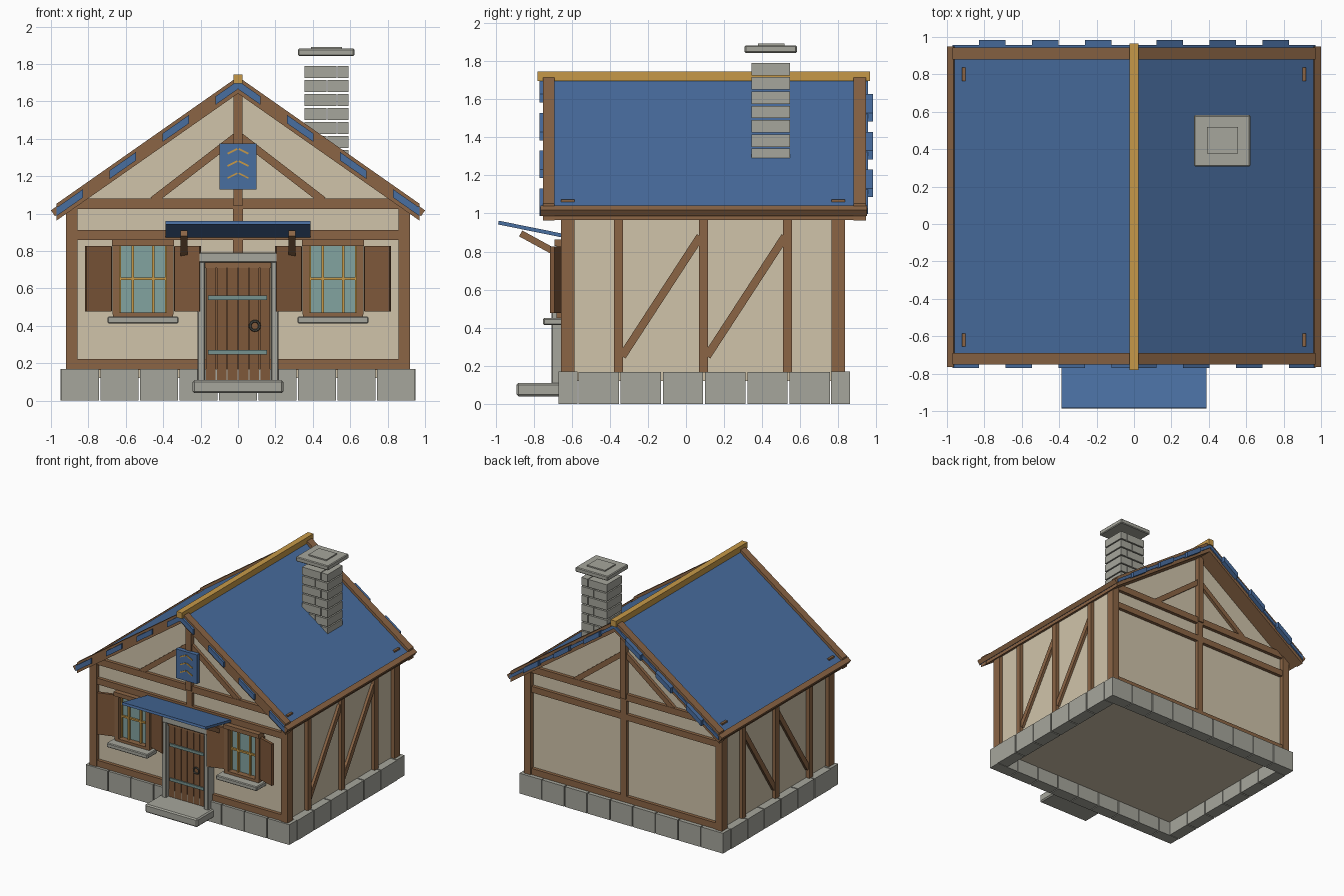
import bpy, bmesh, math
from mathutils import Vector, Matrix

if "Cube" in bpy.data.objects:
    bpy.data.objects.remove(bpy.data.objects["Cube"])


def material(name, r, g, b):
    lin = [(c / 255 / 12.92) if c < 11 else ((c / 255 + 0.055) / 1.055) ** 2.4 for c in (r, g, b)] + [1]
    m = bpy.data.materials.new(name)
    m.use_nodes = True
    m.diffuse_color = lin
    m.node_tree.nodes["Principled BSDF"].inputs["Base Color"].default_value = lin
    return m


PLASTER = material("cream plaster", 208, 196, 170)
TIMBER = material("brown timber", 139, 101, 69)
PLANK = material("dark plank wood", 126, 88, 58)
STONE = material("grey stone", 166, 166, 156)
BLUE = material("blue roof", 73, 110, 160)
GOLD = material("gold wood", 198, 153, 72)
GLASS = material("window glass", 130, 163, 160)
STRAP = material("hinge metal", 118, 146, 142)
IRON = material("dark iron", 80, 80, 74)


def finish(name, bm, mat, bevel=0):
    bmesh.ops.recalc_face_normals(bm, faces=bm.faces)
    me = bpy.data.meshes.new(name)
    bm.to_mesh(me)
    bm.free()
    me.materials.append(mat)
    ob = bpy.data.objects.new(name, me)
    bpy.context.collection.objects.link(ob)
    if bevel:
        mod = ob.modifiers.new("soft_edges", "BEVEL")
        mod.width = bevel
    return ob


def box(name, xs, ys, zs, mat, bevel=0):
    lo, hi = Vector(map(min, (xs, ys, zs))), Vector(map(max, (xs, ys, zs)))
    bm = bmesh.new()
    bmesh.ops.create_cube(bm, size=1, matrix=Matrix.Translation((lo + hi) / 2) @ Matrix.Diagonal((*(hi - lo), 1)))
    return finish(name, bm, mat, bevel)


def beam(name, p, q, width, depth, out, mat):
    """Bar from p to q; depth is measured along the out axis."""
    p, q, n = Vector(p), Vector(q), Vector(out)
    u = (q - p).normalized()
    v = n.cross(u).normalized()
    n = u.cross(v)
    rot = Matrix((u, v, n)).transposed().to_4x4()
    bm = bmesh.new()
    bmesh.ops.create_cube(bm, size=1, matrix=Matrix.Translation((p + q) / 2) @ rot
                          @ Matrix.Diagonal(((q - p).length, width, depth, 1)))
    return finish(name, bm, mat)


def prism(name, outline, y0, y1, mat):
    """Extrude an x-z outline along y."""
    bm = bmesh.new()
    face = bm.faces.new([bm.verts.new((x, y0, z)) for x, z in outline])
    new = bmesh.ops.extrude_face_region(bm, geom=[face])["geom"]
    bmesh.ops.translate(bm, verts=[g for g in new if isinstance(g, bmesh.types.BMVert)], vec=(0, y1 - y0, 0))
    return finish(name, bm, mat)


def slope(name, s, x0, x1, peak, thick, y0, y1, mat):
    """Strip that follows the roof pitch."""
    a, b = peak - 0.7 * x0, peak - 0.7 * x1
    return prism(name, [(s * x0, a), (s * x1, b), (s * x1, b - thick), (s * x0, a - thick)], y0, y1, mat)


SIDES = (-1, 1)
FRONT, BACK = -0.62, 0.80

# Plaster body
prism("wall_body", [(-0.885, 0.12), (0.885, 0.12), (0.885, 1.04), (0, 1.66), (-0.885, 1.04)], FRONT, BACK, PLASTER)

# Foundation blocks
for i in range(9):
    x = -0.95 + i * 1.9 / 9
    for y in (-0.67, 0.76):
        box("foundation_block", (x + 0.004, x + 0.207), (y, y + 0.1), (0, 0.17), STONE)
for i in range(6):
    y = -0.57 + i * 1.33 / 6
    for s in SIDES:
        box("foundation_block", (s * 0.85, s * 0.95), (y + 0.005, y + 0.217), (0, 0.168), STONE)

# Timber framing of both gable walls
for wall, d in ((FRONT, -1), (BACK, 1)):
    tag = "front" if d < 0 else "back"
    ys = (wall - d * 0.02, wall + d * 0.028)
    box(tag + "_sill_beam", (-0.87, 0.87), ys, (0.165, 0.222), TIMBER)
    box(tag + "_middle_beam", (-0.87, 0.87), ys, (0.86, 0.912), TIMBER)
    box(tag + "_tie_beam", (-0.87, 0.87), ys, (1.025, 1.08), TIMBER)
    box(tag + "_centre_post", (-0.027, 0.027), ys, (0.2, 1.05), TIMBER)
    box(tag + "_king_post", (-0.025, 0.025), (wall, wall + d * 0.038), (1.04, 1.67), TIMBER)
    for s in SIDES:
        beam(tag + "_gable_brace", (s * 0.455, wall + d * 0.008, 1.07), (0, wall + d * 0.008, 1.42),
             0.042, 0.035, (0, 1, 0), TIMBER)
        box(tag + "_corner_post", (s * 0.858, s * 0.92), (wall - d * 0.035, wall + d * 0.036), (0.17, 1.074), TIMBER)

# Timber framing of both side walls
for s in SIDES:
    for y in (-0.355, 0.092, 0.532):
        box("side_post", (s * 0.87, s * 0.915), (y - 0.024, y + 0.024), (0.165, 1.05), TIMBER)
    for y in (-0.335, 0.11):
        beam("side_brace", (s * 0.89, y, 0.25), (s * 0.89, y + 0.41, 0.88), 0.042, 0.035, (1, 0, 0), TIMBER)

# Roof slopes, gable boards, tile ends and eaves
for s in SIDES:
    slope("roof_slope", s, 0, 0.97, 1.705, 0.035, -0.74, 0.94, BLUE)
    slope("roof_underside", s, 0, 0.965, 1.672, 0.03, -0.735, 0.935, TIMBER)
    slope("front_gable_board", s, 0, 0.97, 1.732, 0.09, -0.752, -0.69, TIMBER)
    slope("back_gable_board", s, 0, 0.97, 1.732, 0.09, 0.88, 0.945, TIMBER)
    for row in range(7):
        x1 = 0.97 - row * 0.1415
        ends = (-0.77, -0.7) if row % 2 == 0 else (0.89, 0.983)
        slope("tile_end", s, max(x1 - 0.1415, 0), x1, 1.711, 0.045, *ends, BLUE)
    slope("back_tile_edge", s, 0, 0.97, 1.705, 0.03, 0.9, 0.956, BLUE)
    beam("eave_beam", (s * 0.972, -0.765, 1.014), (s * 0.972, 0.95, 1.014), 0.042, 0.038,
         (s * 0.7, 0, 1), TIMBER)
box("ridge_cap", (-0.025, 0.025), (-0.78, 0.965), (1.695, 1.745), GOLD)

# Chimney of loose courses
for i in range(7):
    z = 1.275 + i * 0.075
    joint = 0.475 if i % 2 else 0.53
    for xs in ((0.355, joint - 0.003), (joint + 0.003, 0.592)):
        box("chimney_brick", xs, (0.345, 0.545), (z, z + 0.065), STONE)
box("chimney_cap", (0.32, 0.622), (0.308, 0.582), (1.843, 1.882), STONE, 0.006)
box("chimney_top", (0.39, 0.556), (0.378, 0.518), (1.88, 1.892), STONE)

# Door with stone surround
for i in range(6):
    x = -0.174 + i * 0.058
    box("door_plank", (x + 0.003, x + 0.055), (-0.62, -0.672), (0.1, 0.71), PLANK)
box("door_backing", (-0.175, 0.175), (-0.62, -0.655), (0.1, 0.71), PLANK)
box("door_header", (-0.178, 0.178), (-0.62, -0.68), (0.71, 0.742), TIMBER)
for s in SIDES:
    box("door_jamb", (s * 0.176, s * 0.216), (-0.62, -0.705), (0.1, 0.79), STONE, 0.005)
box("door_lintel", (-0.216, 0.216), (-0.62, -0.71), (0.738, 0.793), STONE, 0.006)
box("door_step", (-0.243, 0.243), (-0.89, -0.66), (0.04, 0.11), STONE, 0.01)
for z in (0.26, 0.55):
    box("door_strap", (-0.16, 0.155), (-0.665, -0.681), (z - 0.012, z + 0.012), STRAP)
bpy.ops.mesh.primitive_torus_add(major_segments=16, minor_segments=6, major_radius=0.025, minor_radius=0.007,
                                 location=(0.09, -0.682, 0.4), rotation=(math.pi / 2, 0, 0))
ring = bpy.context.object
ring.name = "door_ring"
ring.data.materials.append(IRON)
bpy.ops.object.shade_smooth_by_angle()

# Windows with shutters
for s in SIDES:
    c = s * 0.508
    box("window_glass", (c - 0.135, c + 0.135), (-0.6, -0.632), (0.46, 0.84), GLASS)
    box("window_head", (c - 0.166, c + 0.166), (-0.62, -0.69), (0.828, 0.862), TIMBER)
    box("window_base", (c - 0.16, c + 0.16), (-0.62, -0.68), (0.447, 0.472), TIMBER)
    box("window_ledge", (c - 0.19, c + 0.19), (-0.62, -0.75), (0.413, 0.45), STONE, 0.006)
    box("window_crossbar", (c - 0.13, c + 0.13), (-0.63, -0.648), (0.645, 0.659), GOLD)
    for k in SIDES:
        box("window_mullion", (c + k * 0.048, c + k * 0.062), (-0.63, -0.65), (0.47, 0.83), GOLD)
        box("window_glazing_edge", (c + k * 0.118, c + k * 0.128), (-0.63, -0.645), (0.47, 0.83), GOLD)
        box("window_jamb", (c + k * 0.126, c + k * 0.162), (-0.62, -0.68), (0.46, 0.835), TIMBER)
        box("shutter_hinge_post", (c + k * 0.165, c + k * 0.175), (-0.62, -0.66), (0.48, 0.825), PLANK)
        beam("shutter", (c + k * 0.172, -0.66, 0.652), (c + k * 0.306, -0.702, 0.652),
             0.024, 0.35, (0, 0, 1), PLANK)

# Door canopy on brackets
beam("canopy", (0, -0.985, 0.952), (0, -0.63, 0.88), 0.776, 0.02, (0, 0, 1), BLUE)
for s in SIDES:
    beam("canopy_bracket", (s * 0.288, -0.868, 0.895), (s * 0.288, -0.63, 0.765), 0.038, 0.035, (0, 0, 1), TIMBER)

# Gable sign with chevrons
box("gable_sign", (-0.098, 0.098), (-0.65, -0.685), (1.13, 1.375), BLUE)
for z in (1.19, 1.255, 1.32):
    for s in SIDES:
        beam("sign_chevron", (s * 0.056, -0.687, z), (s * 0.004, -0.687, z + 0.026), 0.009, 0.008, (0, 1, 0), GOLD)
